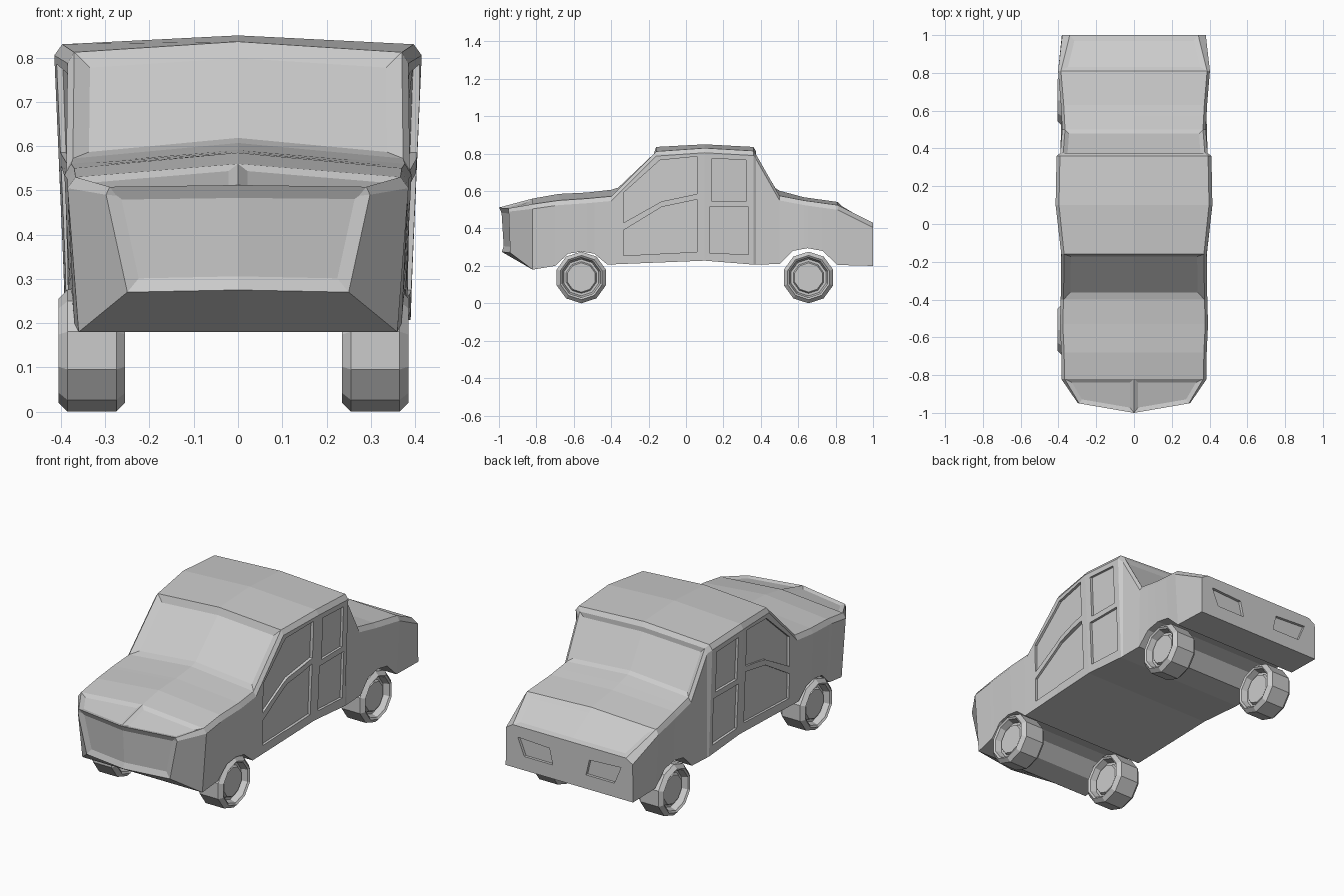
import bpy, bmesh, math
from mathutils import Vector

if "Cube" in bpy.data.objects:
    bpy.data.objects.remove(bpy.data.objects["Cube"])

# Upper profile: y, half width, edge height, centre height, shoulder chamfer
TOP = [(-.82, .385, .53, .56, .018), (-.68, .385, .55, .585, .015), (-.53, .392, .56, .592, .015),
       (-.40, .388, .572, .607, .015), (-.16, .385, .812, .836, .015), (.10, .415, .83, .85, .018),
       (.36, .41, .815, .836, .018), (.375, .39, .795, .812, .015), (.50, .38, .575, .602, .015),
       (.63, .387, .55, .567, .015), (.81, .402, .525, .542, .015), (1.0, .38, .43, .43, .04)]
# Lower profile with the two wheel arches: y, height, half width
LOW = [(-.82, .18, .36), (-.70, .20, .37), (-.63, .265, .375), (-.56, .277, .378), (-.49, .265, .38),
       (-.42, .207, .382), (.10, .228, .39), (.36, .207, .39), (.50, .21, .386), (.57, .28, .384),
       (.65, .295, .384), (.73, .28, .384), (.81, .205, .384), (1.0, .20, .382)]


def interp(table, y):
    for a, b in zip(table, table[1:]):
        if y <= b[0]:
            t = (y - a[0]) / (b[0] - a[0])
            return [p + (q - p) * t for p, q in zip(a[1:], b[1:])]
    return list(table[-1][1:])


def side_x(y, z):
    w, zt, zc, c = interp(TOP, y)
    zb, wb = interp(LOW, y)
    return wb + (w - wb) * (z - zb) / (zt - .025 - zb)


def make_object(name, bm):
    bmesh.ops.recalc_face_normals(bm, faces=bm.faces[:])
    me = bpy.data.meshes.new(name)
    bm.to_mesh(me)
    bm.free()
    ob = bpy.data.objects.new(name, me)
    bpy.context.collection.objects.link(ob)
    return ob


def prism(bm, outer, inner):
    a = [bm.verts.new(p) for p in outer]
    b = [bm.verts.new(p) for p in inner]
    bm.faces.new(a)
    bm.faces.new(b[::-1])
    for i in range(len(a)):
        j = (i + 1) % len(a)
        bm.faces.new((a[j], a[i], b[i], b[j]))


# Body: cross-sections lofted along y, starting with the V-shaped nose
halves = [[(0, -.985, .275), (.25, -.94, .27), (.298, -.948, .49), (.29, -.95, .508), (0, -1, .512)]]
stations = sorted({r[0] for r in TOP} | {r[0] for r in LOW})
for y in stations:
    w, zt, zc, c = interp(TOP, y)
    zb, wb = interp(LOW, y)
    halves.append([(0, y, zb), (wb, y, zb), (w, y, zt - .025), (w - c, y, zt), (0, y, zc)])

bm = bmesh.new()
rings = []
for h in halves:
    pts = h + [(-x, y, z) for x, y, z in h[3:0:-1]]
    rings.append([bm.verts.new(p) for p in pts])
strips = []
for a, b in zip(rings, rings[1:]):
    strips.append([bm.faces.new((a[i], a[(i + 1) % 8], b[(i + 1) % 8], b[i])) for i in range(8)])
grille = [bm.faces.new(rings[0][:5]), bm.faces.new([rings[0][i] for i in (0, 4, 5, 6, 7)])]
bm.faces.new(rings[-1])
bmesh.ops.recalc_face_normals(bm, faces=bm.faces[:])


def deck(y):
    return strips[stations.index(y) + 1][3:5]


# Grille, windscreen, rear window and boot panel
for faces, width, depth in ((grille, .03, -.012), (deck(-.40), .035, -.018),
                            (deck(.375), .022, -.012), (deck(.81), .03, -.008)):
    bmesh.ops.inset_region(bm, faces=faces, thickness=width, depth=depth, use_even_offset=True)
# Headlights
bmesh.ops.inset_individual(bm, faces=strips[0][3:5], thickness=.022, depth=-.01, use_even_offset=True)
body = make_object("car_body", bm)

# Recesses for door panels, side windows and tail lights, as (y, z) outlines
panels = [[(-.335, .59), (-.14, .765), (.06, .785), (.06, .585), (-.13, .545), (-.335, .43)],
          [(-.335, .39), (-.13, .515), (.06, .555), (.06, .275), (-.335, .255)],
          [(.14, .775), (.32, .765), (.32, .545), (.14, .545)],
          [(.125, .515), (.335, .515), (.335, .26), (.125, .27)]]
tail_light = [(.10, .275), (.27, .275), (.31, .37), (.12, .36)]
bm = bmesh.new()
for s in (1, -1):
    for p in panels:
        prism(bm, [(s * .6, y, z) for y, z in p], [(s * (side_x(y, z) - .014), y, z) for y, z in p])
    prism(bm, [(s * x, 1.2, z) for x, z in tail_light], [(s * x, .985, z) for x, z in tail_light])
cutter = make_object("panel_cutter", bm)
cutter.hide_render = True
cutter.hide_viewport = True
cutter.display_type = 'WIRE'
mod = body.modifiers.new("panel_recesses", 'BOOLEAN')
mod.operation = 'DIFFERENCE'
mod.solver = 'EXACT'
mod.object = cutter

# Wheels: ten-sided lathe, same hub on both faces
half = [(.05, .078), (.036, .085), (.036, .098), (.068, .108), (.075, .118), (.055, .138)]
profile = half + [(-x, r) for x, r in half[::-1]]
N = 10


def wheel(name, cx, cy):
    bm = bmesh.new()
    loops = [[bm.verts.new((cx + x, cy + r * math.sin(2 * math.pi * k / N),
                            .138 - r * math.cos(2 * math.pi * k / N))) for k in range(N)]
             for x, r in profile]
    for a, b in zip(loops, loops[1:]):
        for k in range(N):
            j = (k + 1) % N
            bm.faces.new((a[k], a[j], b[j], b[k]))
    bm.faces.new(loops[0])
    bm.faces.new(loops[-1])
    make_object(name, bm)


for end, y in (("front", -.56), ("rear", .655)):
    wheel(end + "_left_wheel", -.33, y)
    wheel(end + "_right_wheel", .31, y)
